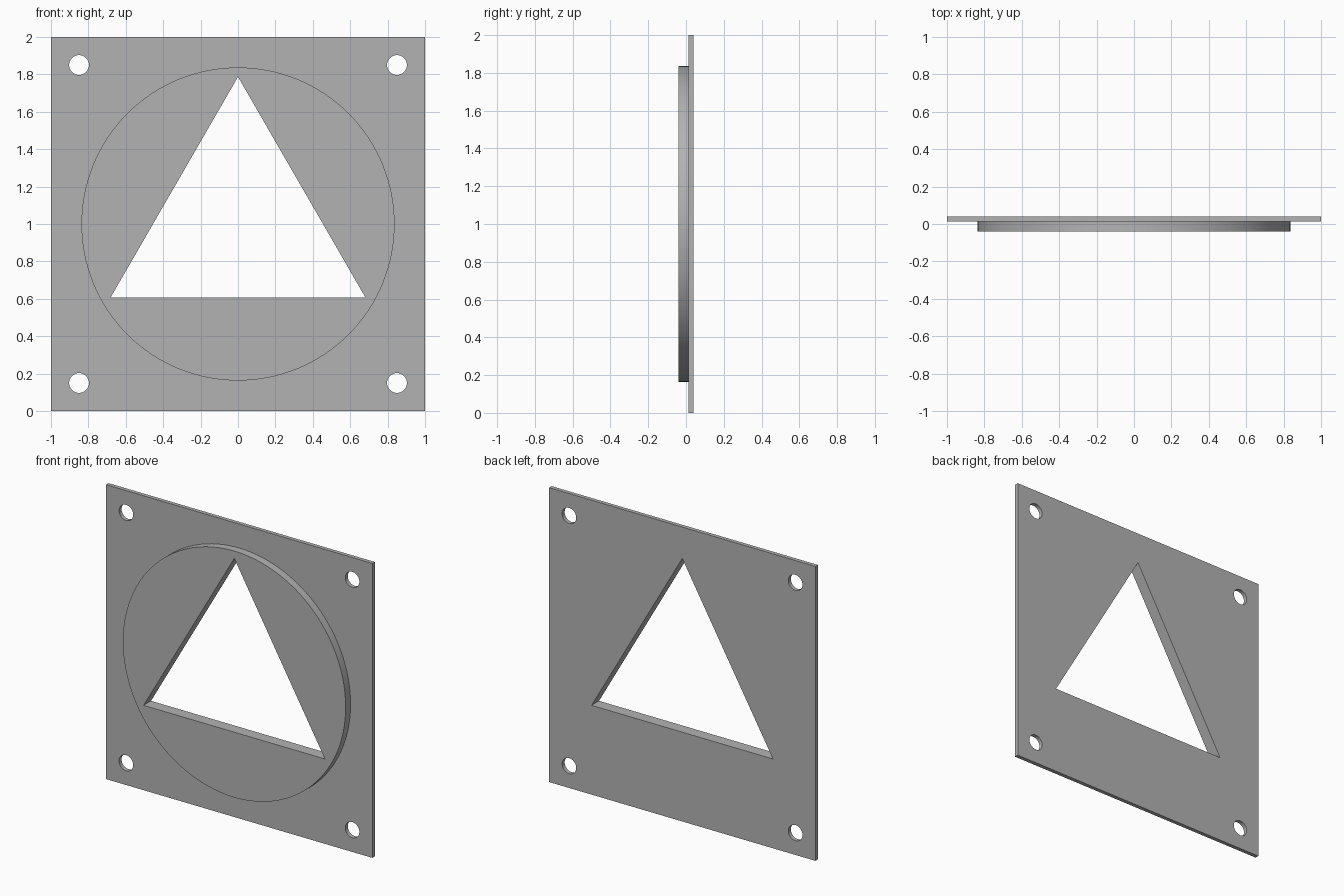
import bpy
import bmesh
from math import sin, cos, pi, radians

cube = bpy.data.objects.get("Cube")
if cube:
    bpy.data.objects.remove(cube, do_unlink=True)

CENTRE = 1.0      # height of the panel centre
BACK, STEP, FRONT = 0.04, 0.013, -0.04

grey = bpy.data.materials.new("plain grey")
grey.use_nodes = True
colour = (0.45, 0.45, 0.45, 1)
grey.diffuse_color = colour
grey.node_tree.nodes["Principled BSDF"].inputs["Base Color"].default_value = colour


def ring(radius, sides, x=0, z=0, start=pi / 2):
    """Regular polygon outline around (x, z)."""
    return [(x + radius * cos(start + 2 * pi * i / sides),
             z + radius * sin(start + 2 * pi * i / sides)) for i in range(sides)]


def pierced_slab(name, outlines, y_front, y_back):
    """Extrude an outer outline, with the other outlines as through holes."""
    curve = bpy.data.curves.new(name + "_profile", "CURVE")
    curve.dimensions = "2D"
    curve.fill_mode = "BOTH"
    curve.extrude = (y_back - y_front) / 2
    for points in outlines:
        spline = curve.splines.new("POLY")
        spline.points.add(len(points) - 1)
        for point, (x, z) in zip(spline.points, points):
            point.co = (x, z, 0, 1)
        spline.use_cyclic_u = True
    obj = bpy.data.objects.new(name, curve)
    bpy.context.collection.objects.link(obj)
    obj.location = (0, (y_front + y_back) / 2, CENTRE)
    obj.rotation_euler.x = radians(90)
    bpy.ops.object.select_all(action="DESELECT")
    obj.select_set(True)
    bpy.context.view_layer.objects.active = obj
    bpy.ops.object.convert(target="MESH")
    obj = bpy.context.object

    # Weld caps to walls and face everything outward
    bm = bmesh.new()
    bm.from_mesh(obj.data)
    bmesh.ops.remove_doubles(bm, verts=bm.verts, dist=0.0001)
    bmesh.ops.recalc_face_normals(bm, faces=bm.faces)
    bm.to_mesh(obj.data)
    bm.free()
    obj.data.materials.clear()
    obj.data.materials.append(grey)
    bpy.ops.object.shade_smooth_by_angle(angle=radians(30))
    return obj


# Triangular window shared by both layers
window = ring(0.787, 3)

# Square back plate with a screw hole in each corner
square = [(-1, -1), (1, -1), (1, 1), (-1, 1)]
screw_holes = [ring(0.053, 48, 0.85 * x, 0.85 * z) for x, z in square]
pierced_slab("back_plate", [square, window] + screw_holes, STEP, BACK)

# Raised round boss on the front
pierced_slab("round_boss", [ring(0.837, 128), window], FRONT, STEP)
